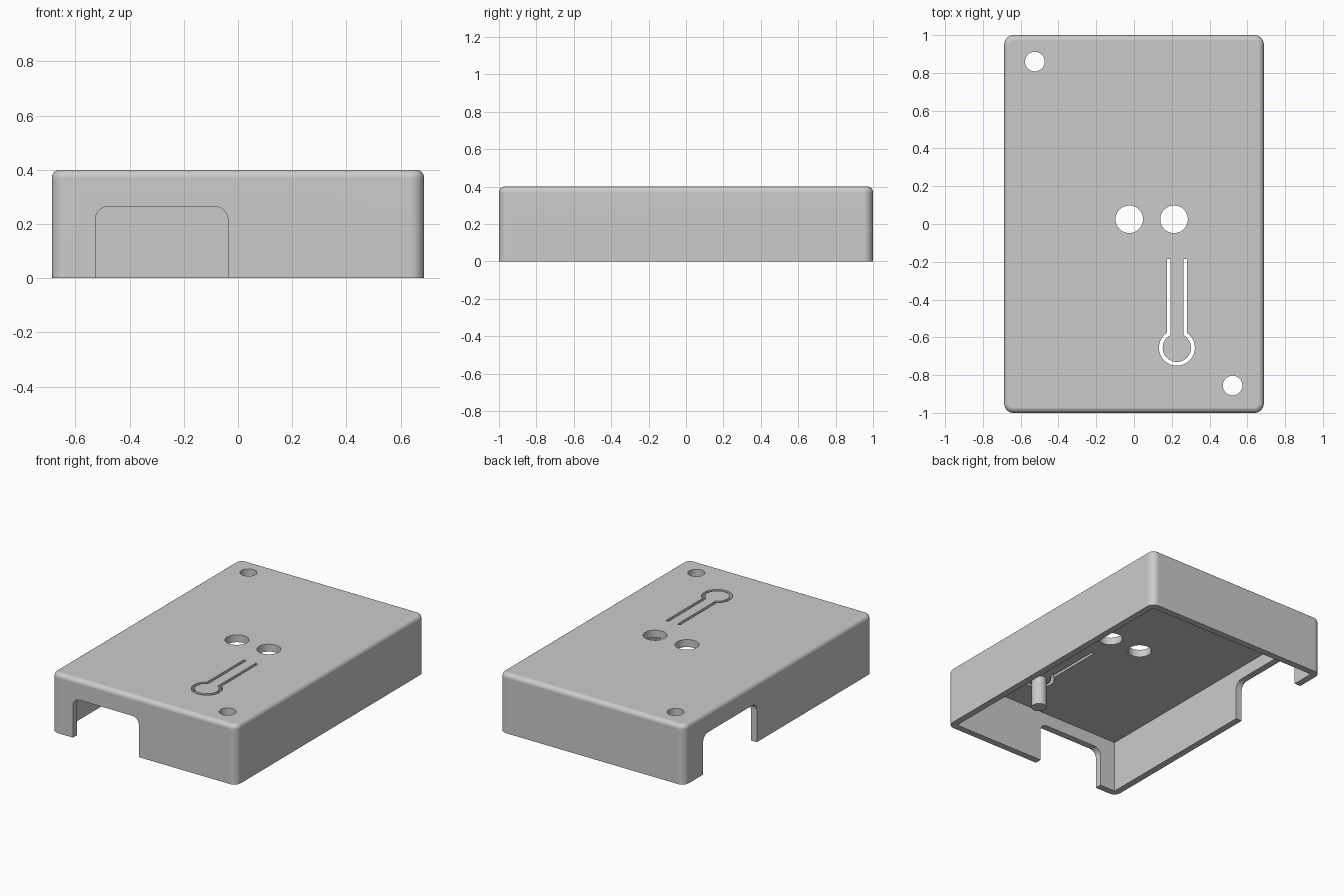
import bpy
import bmesh
from math import sin, cos, pi, asin, sqrt
from mathutils import Vector

if "Cube" in bpy.data.objects:
    bpy.data.objects.remove(bpy.data.objects["Cube"], do_unlink=True)

HALF_X, HALF_Y, HEIGHT = 0.6875, 1.0, 0.4
WALL, ROOF = 0.045, 0.05
CORNER, FILLET = 0.05, 0.03

grey = bpy.data.materials.new("grey plastic")
grey.use_nodes = True
grey.diffuse_color = (0.6, 0.6, 0.6, 1)
grey.node_tree.nodes["Principled BSDF"].inputs["Base Color"].default_value = grey.diffuse_color


def arc(cx, cy, r, start, end, steps):
    """Points along a circular arc."""
    angles = [start + (end - start) * i / steps for i in range(steps + 1)]
    return [(cx + r * cos(a), cy + r * sin(a)) for a in angles]


def circle(cx, cy, r):
    return arc(cx, cy, r, 0, 2 * pi, 48)[:-1]


def rounded_rect(x0, x1, y0, y1, r):
    """Counter-clockwise outline with rounded corners."""
    centres = [(x1 - r, y1 - r), (x0 + r, y1 - r), (x0 + r, y0 + r), (x1 - r, y0 + r)]
    points = []
    for i, (cx, cy) in enumerate(centres):
        points += arc(cx, cy, r, i * pi / 2, (i + 1) * pi / 2, 8)
    return points


def loft(name, rings):
    """Closed solid skinned through rings of 3D points."""
    bm = bmesh.new()
    loops = [[bm.verts.new(p) for p in ring] for ring in rings]
    n = len(loops[0])
    for low, high in zip(loops, loops[1:]):
        for i in range(n):
            j = (i + 1) % n
            bm.faces.new((low[i], low[j], high[j], high[i]))
    bm.faces.new(loops[0][::-1])
    bm.faces.new(loops[-1])
    bmesh.ops.recalc_face_normals(bm, faces=bm.faces)
    mesh = bpy.data.meshes.new(name)
    bm.to_mesh(mesh)
    bm.free()
    mesh.materials.append(grey)
    obj = bpy.data.objects.new(name, mesh)
    bpy.context.collection.objects.link(obj)
    return obj


def prism(name, outline, lo, hi, axis="Z"):
    """Extrude an outline along one axis."""
    place = {"X": lambda u, v, d: Vector((d, u, v)),
             "Y": lambda u, v, d: Vector((u, d, v)),
             "Z": lambda u, v, d: Vector((u, v, d))}[axis]
    return loft(name, [[place(u, v, d) for u, v in outline] for d in (lo, hi)])


def activate(obj):
    bpy.ops.object.select_all(action="DESELECT")
    obj.select_set(True)
    bpy.context.view_layer.objects.active = obj


def cut(obj, cutter):
    """Subtract a cutter and throw it away."""
    cutter.hide_render = True
    activate(obj)
    mod = obj.modifiers.new("cut", "BOOLEAN")
    mod.operation, mod.solver, mod.object = "DIFFERENCE", "EXACT", cutter
    bpy.ops.object.modifier_apply(modifier=mod.name)
    bpy.data.objects.remove(cutter, do_unlink=True)


def finish(obj):
    activate(obj)
    bpy.ops.object.shade_smooth_by_angle(angle=pi / 6)
    mod = obj.modifiers.new("flat panels", "WEIGHTED_NORMAL")
    mod.keep_sharp = True


# Outer case: rounded outline with a filleted top edge
layers = [(0, 0)]
for i in range(7):
    a = i / 6 * pi / 2
    layers.append((FILLET * (1 - cos(a)), HEIGHT - FILLET * (1 - sin(a))))
case = loft("case_shell", [
    [(x, y, z) for x, y in rounded_rect(-HALF_X + inset, HALF_X - inset,
                                        -HALF_Y + inset, HALF_Y - inset, CORNER - inset)]
    for inset, z in layers])

# Hollow interior, open underneath
ix, iy = HALF_X - WALL, HALF_Y - WALL
cut(case, prism("cavity", [(-ix, -iy), (ix, -iy), (ix, iy), (-ix, iy)], -0.1, HEIGHT - ROOF))

# Connector openings in the front wall and the -x wall
cut(case, prism("front_opening", rounded_rect(-0.527, -0.037, -0.3, 0.265, 0.05), -1.1, -0.9, "Y"))
cut(case, prism("side_opening", rounded_rect(0.23, 0.80, -0.3, 0.265, 0.05), -0.8, -0.6, "X"))

# Round holes in the roof: two corner holes and two sensor holes
for x, y, r in [(-0.525, 0.86, 0.052), (0.522, -0.855, 0.052),
                (-0.025, 0.025, 0.073), (0.212, 0.025, 0.073)]:
    cut(case, prism("hole", circle(x, y, r), 0.2, 0.6))

# Keyhole slot that frees a flexible push button
BX, BY, SLOT_TOP = 0.227, -0.655, -0.185
path = []
for radius, half_width, outer in [(0.095, 0.053, True), (0.075, 0.034, False)]:
    gap = asin(half_width / radius)
    side = [(BX - half_width, SLOT_TOP)]
    side += arc(BX, BY, radius, pi / 2 + gap, 2.5 * pi - gap, 48)
    side.append((BX + half_width, SLOT_TOP))
    path += side if outer else side[::-1]
cut(case, prism("button_slot", path, 0.2, 0.6))
finish(case)

# Plunger under the push button
finish(prism("button_plunger", circle(BX, BY, 0.048), 0.15, HEIGHT - ROOF + 0.01))
